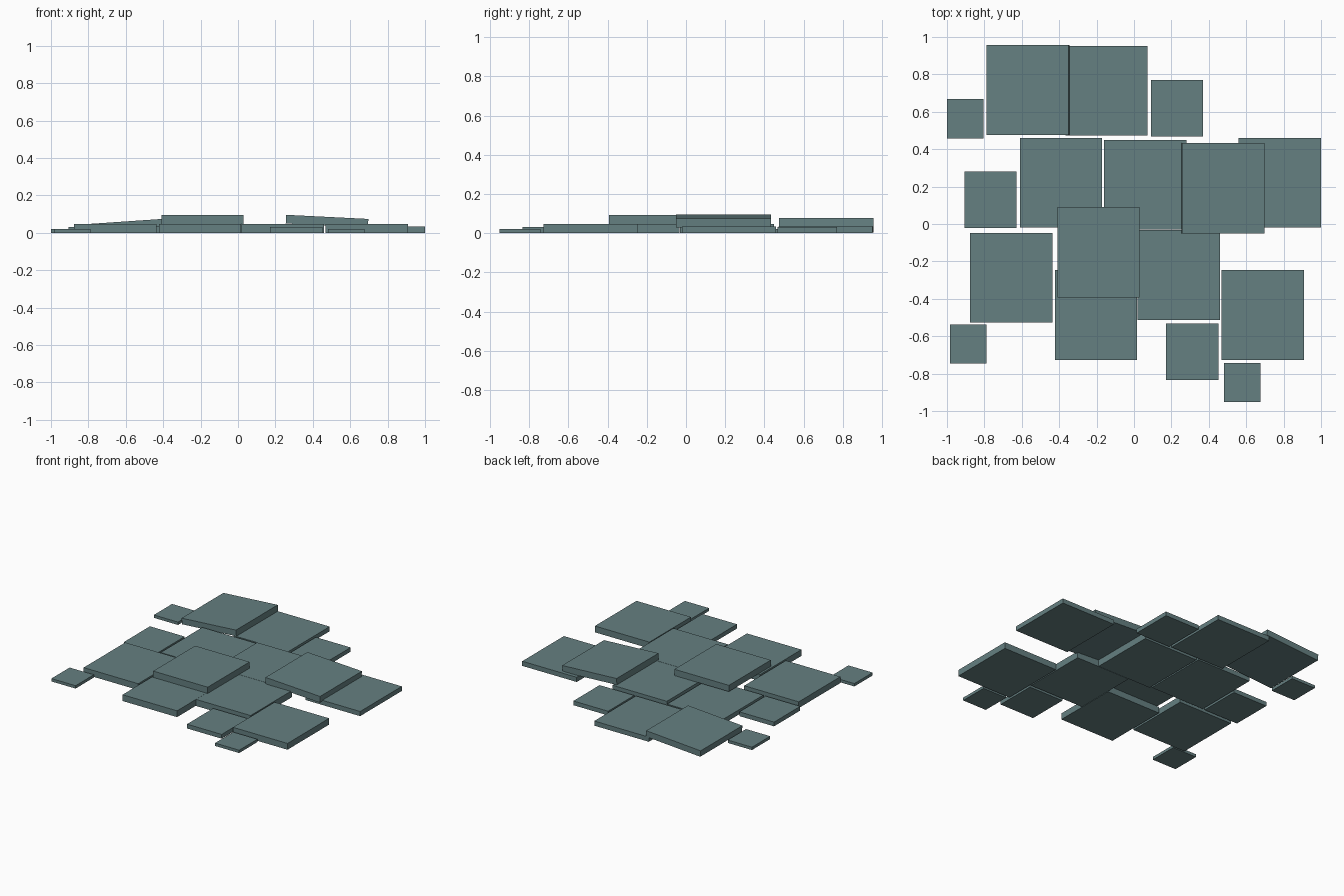
import bpy, bmesh, math
from mathutils import Matrix

if "Cube" in bpy.data.objects:
    bpy.data.objects.remove(bpy.data.objects["Cube"])

slate = bpy.data.materials.new("grey_teal_stone")
slate.diffuse_color = (0.13, 0.215, 0.22, 1)
slate.use_nodes = True
slate.node_tree.nodes["Principled BSDF"].inputs["Base Color"].default_value = slate.diffuse_color


def slab(name, x, y, w, d, t, z0=0.0, z1=None):
    """Flat slab from left x and back y; underside runs from z0 (left) to z1 (right)."""
    z1 = z0 if z1 is None else z1
    bm = bmesh.new()
    bmesh.ops.create_cube(bm, size=1, matrix=Matrix.Diagonal((w, d, t, 1)))
    me = bpy.data.meshes.new(name)
    bm.to_mesh(me)
    bm.free()
    me.materials.append(slate)
    ob = bpy.data.objects.new(name, me)
    ob.location = (x + w / 2, y - d / 2, (z0 + z1) / 2 + t / 2)
    ob.rotation_euler.y = -math.atan2(z1 - z0, w)
    bpy.context.collection.objects.link(ob)


# large slabs on the ground: left x, back y, thickness
large = [(-0.35, 0.955, 0.034), (0.56, 0.46, 0.034), (-0.61, 0.46, 0.034),
         (-0.16, 0.45, 0.048), (-0.877, -0.047, 0.046), (-0.423, -0.247, 0.046),
         (0.02, -0.032, 0.048), (0.468, -0.246, 0.046)]
large[0] = (-0.367, 0.953, 0.034)
for i, (x, y, t) in enumerate(large):
    slab(f"large_slab_{i}", x, y, 0.44, 0.48, t)
# fills the slightly wider middle slab edge
# stacked and leaning large slabs
slab("stacked_slab", -0.41, 0.091, 0.44, 0.483, 0.046, 0.048)
slab("leaning_slab_right", 0.256, 0.433, 0.44, 0.483, 0.046, 0.05, 0.028)
slab("leaning_slab_back", -0.787, 0.957, 0.44, 0.482, 0.044, 0.004, 0.034)

# medium slabs
for i, (x, y) in enumerate([(-0.907, 0.28), (0.09, 0.77), (0.172, -0.532)]):
    slab(f"medium_slab_{i}", x, y, 0.28, 0.302, 0.031)

# small slabs
for i, (x, y) in enumerate([(-1.0, 0.668), (-0.984, -0.536), (0.481, -0.742)]):
    slab(f"small_slab_{i}", x, y, 0.195, 0.21, 0.021)
